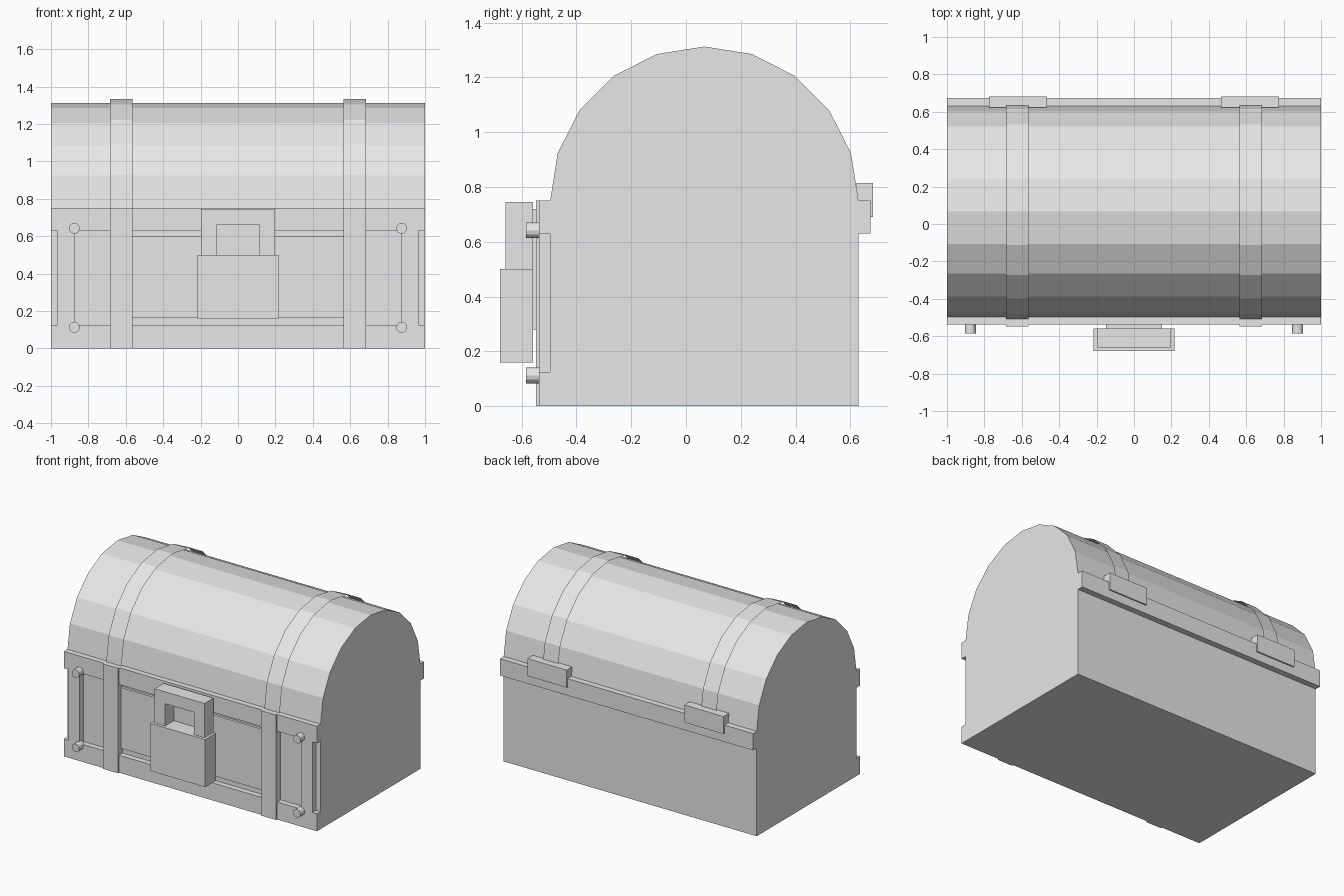
import bpy, bmesh, math

cube = bpy.data.objects.get("Cube")
if cube:
    bpy.data.objects.remove(cube, do_unlink=True)

grey = bpy.data.materials.new("plain_grey")
grey.use_nodes = True
grey.diffuse_color = (0.8, 0.8, 0.8, 1)
grey.node_tree.nodes["Principled BSDF"].inputs["Base Color"].default_value = (0.8, 0.8, 0.8, 1)

CENTRE_Y, LID_Z = 0.067, 0.75


def finish(name, bm, outward=True):
    if outward:
        bmesh.ops.recalc_face_normals(bm, faces=bm.faces)
    mesh = bpy.data.meshes.new(name)
    bm.to_mesh(mesh)
    bm.free()
    mesh.materials.append(grey)
    obj = bpy.data.objects.new(name, mesh)
    bpy.context.collection.objects.link(obj)
    return obj


def extrude(name, outline, direction):
    """Solid made by pushing a flat outline along a direction."""
    bm = bmesh.new()
    face = bm.faces.new([bm.verts.new(p) for p in outline])
    moved = bmesh.ops.extrude_face_region(bm, geom=[face])["geom"]
    bmesh.ops.translate(bm, vec=direction,
                        verts=[v for v in moved if isinstance(v, bmesh.types.BMVert)])
    # the starting face stays as the back cap
    if not face.is_valid or len(bm.faces) < len(outline) + 2:
        bm.faces.new([bm.verts[i] for i in range(len(outline))])
    return finish(name, bm)


def box(name, x, y, z):
    (x0, x1), (y0, y1), (z0, z1) = x, y, z
    return extrude(name, [(x0, y0, z0), (x1, y0, z0), (x1, y0, z1), (x0, y0, z1)],
                   (0, y1 - y0, 0))


def arc(x, ry, rz):
    """Half of a twenty-sided ring, from the back over the top to the front."""
    return [(x, CENTRE_Y + ry * math.cos(math.pi * i / 10),
             LID_Z + rz * math.sin(math.pi * i / 10)) for i in range(11)]


# Chest body and vaulted lid in one profile
BACK, FRONT, RIM = 0.63, -0.497, -0.537
extrude("chest_body", [(-1, FRONT, 0), (-1, BACK, 0)] + arc(-1, 0.563, 0.563), (2, 0, 0))

# Rails around the front and back
box("front_top_rail", (-1, 1), (RIM, FRONT), (0.63, 0.75))
box("front_bottom_rail", (-1, 1), (RIM, FRONT), (0, 0.125))
box("back_rail", (-1, 1), (BACK, 0.673), (0.63, 0.75))
box("front_panel", (-0.6, 0.6), (-0.515, FRONT), (0.165, 0.6))

# Paired parts on each side
for side, s in (("right", -1), ("left", 1)):
    def span(a, b):
        return tuple(sorted((s * a, s * b)))

    box(side + "_front_post", span(0.875, 0.965), (RIM, FRONT), (0.125, 0.63))
    box(side + "_front_strap", span(0.565, 0.685), (-0.548, FRONT), (0, 0.75))
    box(side + "_hinge", span(0.465, 0.775), (0.622, 0.683), (0.69, 0.815))

    # Thin open strap over the lid, facing inward
    x0, x1 = span(0.565, 0.685)
    bm = bmesh.new()
    near = [bm.verts.new(p) for p in arc(x0, 0.576, 0.583)]
    far = [bm.verts.new(p) for p in arc(x1, 0.576, 0.583)]
    for i in range(10):
        bm.faces.new((near[i], near[i + 1], far[i + 1], far[i]))
    bm.normal_update()
    if bm.faces[:][5].normal.z > 0:
        bmesh.ops.reverse_faces(bm, faces=bm.faces)
    finish(side + "_lid_strap", bm, outward=False)

    # Corner bolts
    for level, z in (("lower", 0.112), ("upper", 0.642)):
        ring = [(s * 0.875 + 0.029 * math.cos(math.tau * i / 12), -0.585,
                 z + 0.029 * math.sin(math.tau * i / 12)) for i in range(12)]
        extrude(f"{side}_{level}_bolt", ring, (0, 0.06, 0))

# Padlock with square shackle
box("lock_plate", (-0.15, 0.15), (-0.56, FRONT), (0.28, 0.72))
box("lock_body", (-0.217, 0.217), (-0.68, -0.558), (0.16, 0.5))
shackle = [(-0.197, 0.5), (-0.197, 0.745), (0.197, 0.745), (0.197, 0.5),
           (0.115, 0.5), (0.115, 0.66), (-0.115, 0.66), (-0.115, 0.5)]
extrude("lock_shackle", [(x, -0.66, z) for x, z in shackle], (0, 0.102, 0))
